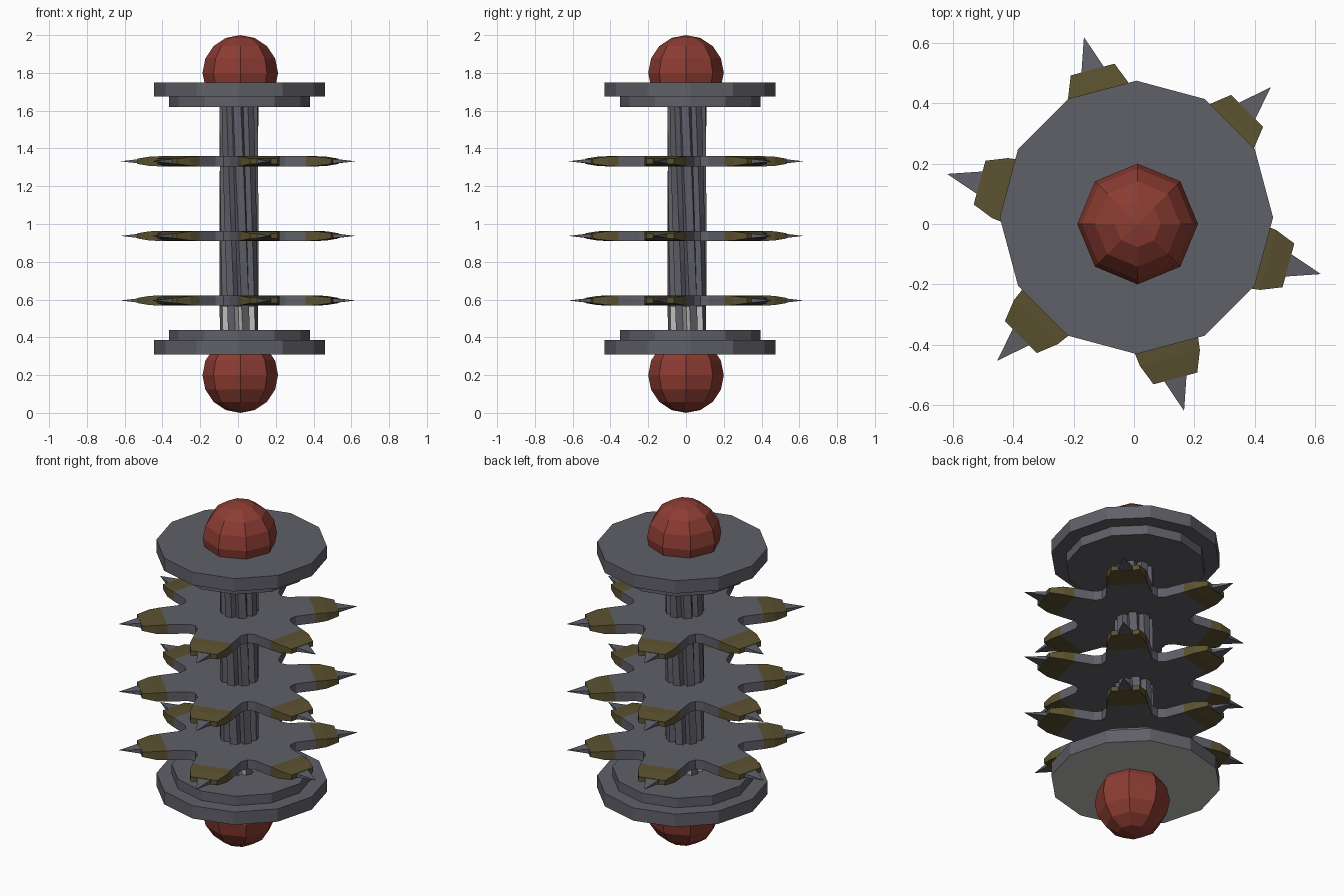
import bpy, bmesh, math
from mathutils import Vector

if "Cube" in bpy.data.objects:
    bpy.data.objects.remove(bpy.data.objects["Cube"])


def material(name, rgb):
    m = bpy.data.materials.new(name)
    m.diffuse_color = (*rgb, 1)
    m.use_nodes = True
    m.node_tree.nodes["Principled BSDF"].inputs["Base Color"].default_value = m.diffuse_color
    return m


STEEL = material("dark steel", (0.115, 0.115, 0.14))
RED = material("dull red", (0.26, 0.045, 0.032))
OLIVE = material("olive brown", (0.105, 0.083, 0.029))
PALE = material("pale grey", (0.52, 0.52, 0.50))


def finish(bm, name, mats, loc=(0, 0, 0)):
    bmesh.ops.remove_doubles(bm, verts=bm.verts, dist=0.0005)
    bmesh.ops.recalc_face_normals(bm, faces=bm.faces)
    me = bpy.data.meshes.new(name)
    bm.to_mesh(me)
    bm.free()
    for m in mats:
        me.materials.append(m)
    ob = bpy.data.objects.new(name, me)
    ob.location = loc
    bpy.context.collection.objects.link(ob)
    return ob


def loft(bm, rings, caps=(True, True), rule=None):
    """Skin a list of equal-length closed rings of points."""
    vs = [[bm.verts.new(p) for p in r] for r in rings]
    n = len(vs[0])
    for j in range(len(vs) - 1):
        for i in range(n):
            k = (i + 1) % n
            f = bm.faces.new((vs[j][i], vs[j][k], vs[j + 1][k], vs[j + 1][i]))
            if rule:
                f.material_index = rule(j, i)
    if caps[0]:
        bm.faces.new(vs[0][::-1])
    if caps[1]:
        bm.faces.new(vs[-1])


# end balls
for name, z in (("bottom_ball", 0.2), ("top_ball", 1.8)):
    bm = bmesh.new()
    bmesh.ops.create_uvsphere(bm, u_segments=8, v_segments=8, radius=0.2)
    finish(bm, name, [RED], (0.012, 0, z))


# stepped end plates, twelve sided
def ring(r, z):
    return [(r * math.cos(i * math.pi / 6), r * math.sin(i * math.pi / 6), z) for i in range(12)]


for name, z, s in (("bottom_plate", 0.31, 1), ("top_plate", 1.75, -1)):
    bm = bmesh.new()
    loft(bm, [ring(0.453, 0), ring(0.453, s * 0.075), ring(0.372, s * 0.075), ring(0.372, s * 0.13)])
    ob = finish(bm, name, [STEEL, PALE], (0.008, 0.022, z))
    if s == 1:  # pale underside
        for f in ob.data.polygons:
            if f.normal.z < -0.9:
                f.material_index = 1

# twisted fluted rod, flutes pale near the foot
bm = bmesh.new()
rings = []
for z in (0.43, 0.56, 0.8, 1.05, 1.3, 1.63):
    twist = -0.5 * (z - 0.43) / 1.2
    pts = []
    for i in range(8):
        for da, r in ((-0.2, 0.103), (0.2, 0.103), (math.pi / 8, 0.078)):
            a = i * math.pi / 4 + da + twist + math.pi / 8
            pts.append((r * math.cos(a), r * math.sin(a), z))
    rings.append(pts)
loft(bm, rings, rule=lambda j, i: 1 if j == 0 and i % 3 else 0)
finish(bm, "twisted_rod", [STEEL, PALE], (0.005, 0.005, 0))


# spiked blades with six teeth
def blade(name, z):
    bm = bmesh.new()
    outline = []
    for k in range(6):
        a = math.radians(45 + 60 * k)
        d, t = Vector((math.cos(a), math.sin(a), 0)), Vector((-math.sin(a), math.cos(a), 0))

        def section(r, w, h):
            return [d * r + t * x + Vector((0, 0, y)) for x, y in ((-w, -h), (w, -h), (w, h), (-w, h))]

        # olive tooth and steel spike
        loft(bm, [section(0.40, 0.11, 0.027), section(0.46, 0.103, 0.024), section(0.53, 0.075, 0.014)],
             (False, True), lambda j, i: 1)
        bm.faces.ensure_lookup_table()
        bm.faces[-1].material_index = 1
        loft(bm, [section(0.528, 0.039, 0.012), section(0.64, 0.0005, 0.0005)])
        outline += [d * 0.40 - t * 0.11, d * 0.40 + t * 0.11]
        # scalloped valley
        for da, r in ((23, 0.315), (30, 0.295), (37, 0.315)):
            b = a + math.radians(da)
            outline.append(Vector((r * math.cos(b), r * math.sin(b), 0)))
    up = Vector((0, 0, 0.027))
    loft(bm, [[p - up for p in outline], [p + up for p in outline]])
    # drop the hidden walls between body and teeth
    hidden = [f for f in bm.faces if f.material_index == 0 and len(f.verts) == 4
              and abs(math.hypot(*f.calc_center_median()[:2]) - 0.40) < 0.002]
    bmesh.ops.delete(bm, geom=hidden, context='FACES_ONLY')
    finish(bm, name, [STEEL, OLIVE], (0, 0, z))


for name, z in (("lower_blade", 0.595), ("middle_blade", 0.937), ("upper_blade", 1.332)):
    blade(name, z)
